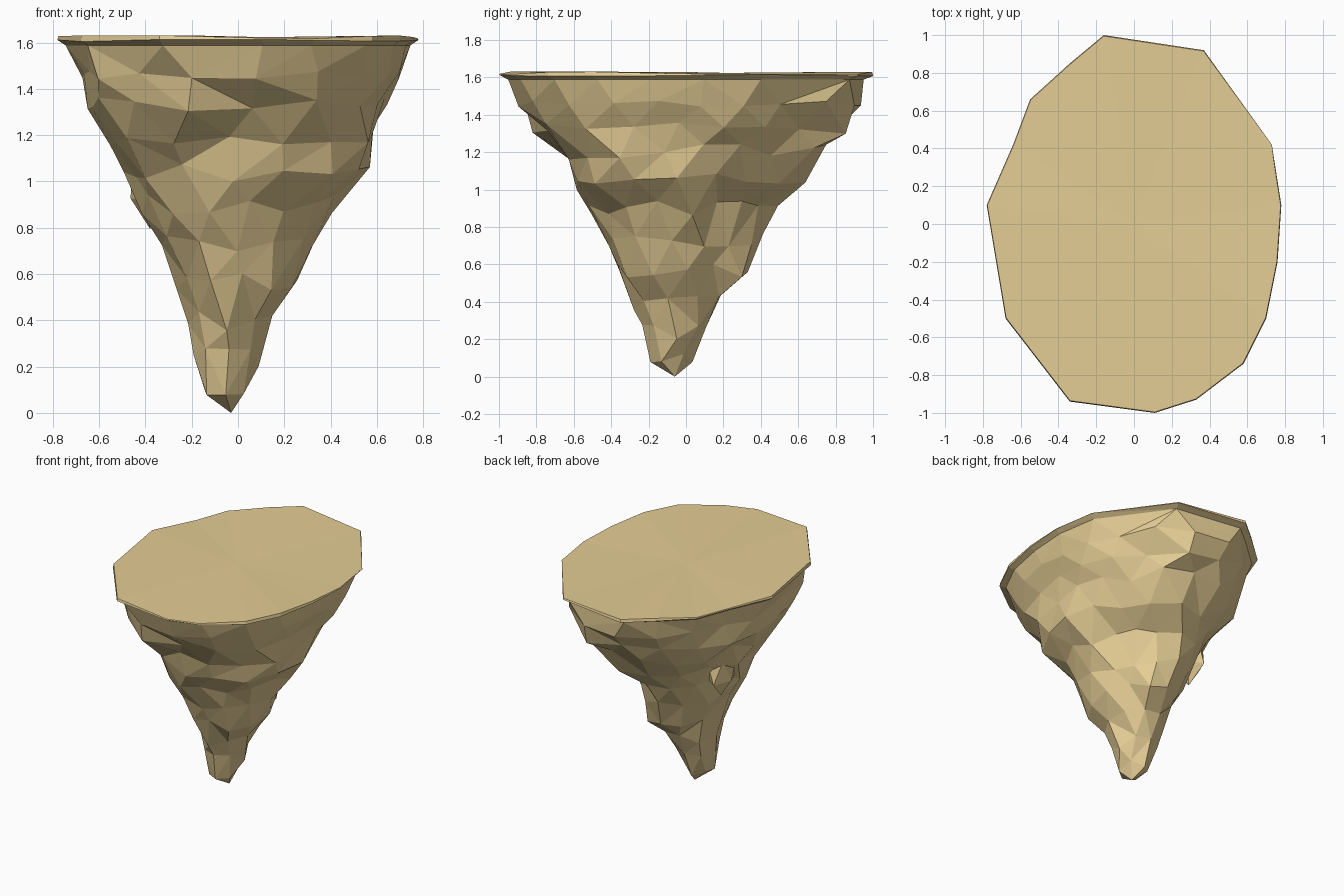
import bpy, bmesh, math, random
from mathutils import Vector

if "Cube" in bpy.data.objects:
    bpy.data.objects.remove(bpy.data.objects["Cube"])

random.seed(4)
rock_mat = bpy.data.materials.new("tan rock")
rock_mat.diffuse_color = (0.78, 0.61, 0.30, 1)
rock_mat.use_nodes = True
rock_mat.node_tree.nodes["Principled BSDF"].inputs["Base Color"].default_value = rock_mat.diffuse_color

# plan outline of the flat top
OUTLINE = [(0.78, 0.1), (0.73, 0.42), (0.37, 0.92), (-0.16, 1.0), (-0.34, 0.85),
           (-0.55, 0.66), (-0.64, 0.42), (-0.78, 0.1), (-0.68, -0.5), (-0.34, -0.94),
           (0.11, -1.0), (0.33, -0.93), (0.58, -0.74), (0.70, -0.5), (0.76, -0.2)]

# cliff levels: z, left x, right x, front y, back y, number of points
LEVELS = [(1.46, -0.69, 0.70, -0.90, 0.945, 20),
          (1.34, -0.655, 0.665, -0.83, 0.88, 18), (1.20, -0.57, 0.62, -0.67, 0.77, 18),
          (1.04, -0.48, 0.56, -0.58, 0.62, 16), (0.90, -0.40, 0.43, -0.485, 0.48, 16),
          (0.74, -0.32, 0.34, -0.43, 0.41, 13), (0.57, -0.255, 0.25, -0.37, 0.33, 12),
          (0.40, -0.215, 0.155, -0.27, 0.20, 9), (0.24, -0.19, 0.09, -0.235, 0.11, 8),
          (0.11, -0.15, 0.03, -0.195, 0.035, 6)]
TIP = (-0.03, -0.06, 0.0)

# pushes on the rock face: centre, reach, outward amount
PUSHES = [((0.30, 0.32, 0.82), 0.36, -0.10), ((0.48, 0.50, 1.18), 0.35, -0.06),
          ((0.60, 0.18, 1.20), 0.20, -0.06), ((0.64, 0.18, 1.36), 0.12, 0.02),
          ((-0.1, -0.50, 0.98), 0.22, 0.03), ((0.0, -0.72, 1.26), 0.22, -0.06),
          ((0.45, -0.50, 1.15), 0.30, 0.03), ((-0.45, -0.50, 1.18), 0.40, 0.07),
          ((-0.27, -0.30, 0.75), 0.28, 0.04), ((-0.15, -0.22, 0.45), 0.2, 0.01)]


def outline_radius(a):
    """Distance from the centre to the top outline at angle a."""
    d = Vector((math.cos(a), math.sin(a)))
    for i, p in enumerate(OUTLINE):
        p, q = Vector(p), Vector(OUTLINE[(i + 1) % len(OUTLINE)])
        e = q - p
        den = d.x * e.y - d.y * e.x
        t = (p.x * e.y - p.y * e.x) / den
        s = (p.x * d.y - p.y * d.x) / den
        if t > 0 and -1e-6 <= s <= 1 + 1e-6:
            return t
    return 0.85


def level_point(level, a, jitter):
    """Point on a cliff level: the top outline squeezed to the level's extents."""
    z, xl, xr, yf, yb, n = level
    r = outline_radius(a)
    u, v = r * math.cos(a) / 0.775, r * math.sin(a)
    k = min(1, max(0, (1.45 - z) / 0.5))
    ux, uy = u * (1 - k) + math.cos(a) * k, v * (1 - k) + math.sin(a) * k
    cx, cy = (xl + xr) / 2, (yf + yb) / 2
    s = 1 + random.uniform(-jitter, jitter)
    p = Vector((cx + ux * s * (xr - xl) / 2, cy + uy * s * (yb - yf) / 2,
                z + random.uniform(-1, 1) * jitter))
    for c, reach, amount in PUSHES:
        f = 1 - (p - Vector(c)).length / reach
        if f > 0:
            out = Vector((p.x, p.y, 0)).normalized()
            p += out * amount * min(1, f * 1.8)
    return p


def zip_rings(bm, upper, lower):
    """Join two rings by triangles, always taking the shorter next edge."""
    j0 = min(range(len(lower)), key=lambda j: (lower[j].co - upper[0].co).length)
    lower = lower[j0:] + lower[:j0]
    n, m = len(upper), len(lower)
    i = j = 0
    while i < n or j < m:
        a, b = upper[i % n], lower[j % m]
        c, d = upper[(i + 1) % n], lower[(j + 1) % m]
        if j >= m or (i < n and (c.co - b.co).length <= (d.co - a.co).length):
            bm.faces.new((a, b, c))
            i += 1
        else:
            bm.faces.new((a, b, d))
            j += 1


def finish(bm, name):
    bmesh.ops.recalc_face_normals(bm, faces=bm.faces[:])
    mesh = bpy.data.meshes.new(name)
    bm.to_mesh(mesh)
    bm.free()
    mesh.materials.append(rock_mat)
    obj = bpy.data.objects.new(name, mesh)
    bpy.context.collection.objects.link(obj)
    return obj


# hanging rock with its thin lip and flat top
bm = bmesh.new()
top = [bm.verts.new((x * 0.995, y * 0.995, 1.624 + 0.007 * math.sin(5 * x + 3 * y)))
       for x, y in OUTLINE]
lip = [bm.verts.new((x, y, 1.61 + 0.006 * math.sin(4 * x - 2 * y))) for x, y in OUTLINE]
middle = bm.verts.new((0, 0, 1.622))
for i in range(len(top)):
    bm.faces.new((middle, top[i], top[(i + 1) % len(top)]))
zip_rings(bm, top, lip)

# underside of the lip follows the outline corners, then the cliff rings go down
previous = [bm.verts.new((x * 0.955, y * 0.95, 1.588)) for x, y in OUTLINE]
zip_rings(bm, lip, previous)
for k, level in enumerate(LEVELS):
    n = level[5]
    jitter = 0.02 if k == 0 else 0.045
    ring = [bm.verts.new(level_point(level, 2 * math.pi * (i + 0.5 * (k % 2)) / n + 0.08, jitter))
            for i in range(n)]
    zip_rings(bm, previous, ring)
    previous = ring
tip = bm.verts.new(TIP)
for i in range(len(previous)):
    bm.faces.new((previous[i], tip, previous[(i + 1) % len(previous)]))
finish(bm, "hanging_rock")


def boulder(name, centre, size):
    """Small angular outcrop half sunk in the cliff."""
    bm = bmesh.new()
    bmesh.ops.create_icosphere(bm, subdivisions=1, radius=1)
    for v in bm.verts:
        s = random.uniform(0.85, 1.1)
        v.co = Vector([c + s * d * q for c, d, q in zip(centre, size, v.co)])
    finish(bm, name)


# outcrop on the left side
boulder("left_outcrop", (-0.38, 0.13, 1.01), (0.10, 0.15, 0.20))
